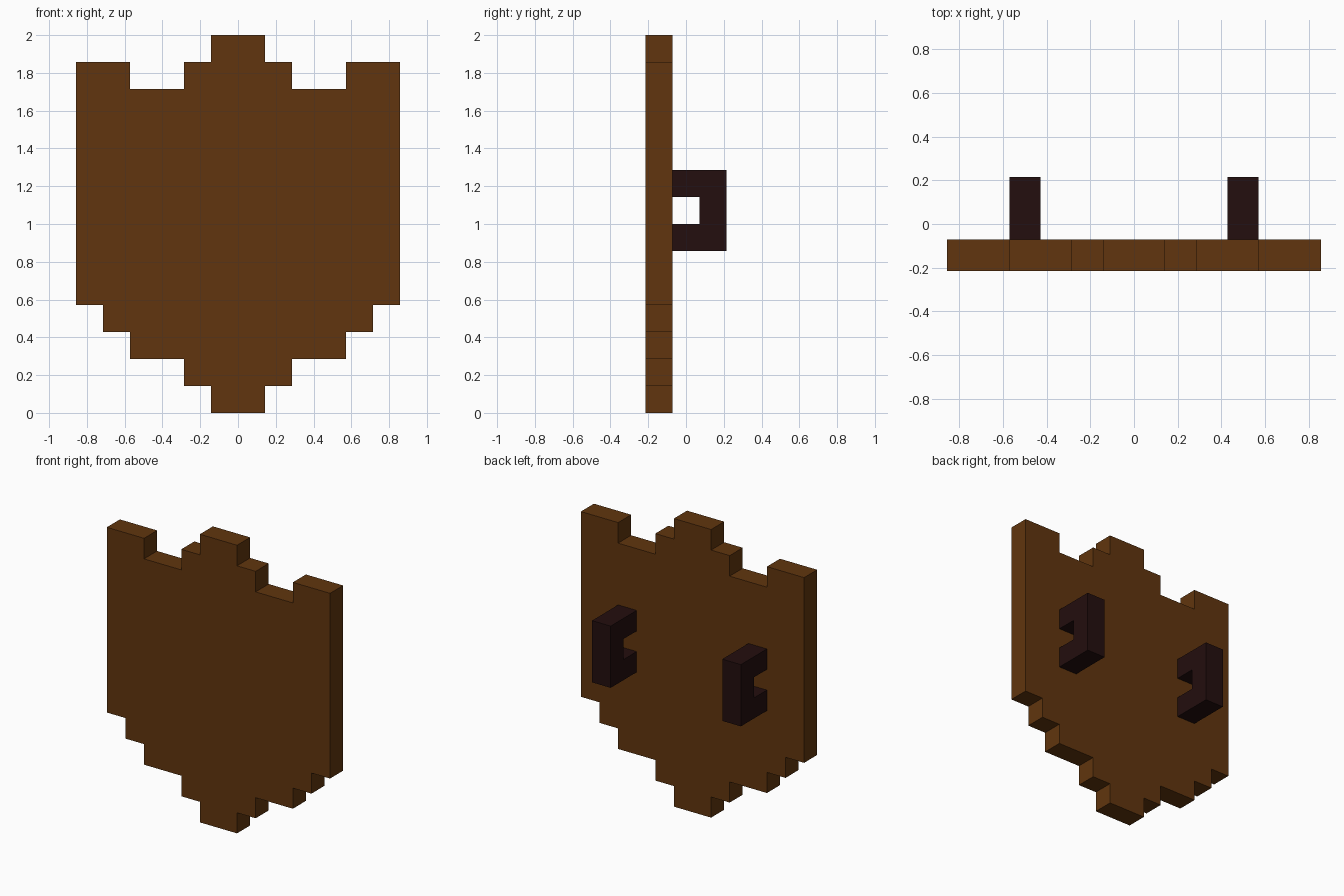
import bpy
import bmesh

cube = bpy.data.objects.get("Cube")
if cube:
    bpy.data.objects.remove(cube, do_unlink=True)

U = 1 / 7  # size of one block


def make_material(name, color):
    mat = bpy.data.materials.new(name)
    mat.use_nodes = True
    mat.diffuse_color = color
    bsdf = next(n for n in mat.node_tree.nodes if n.type == 'BSDF_PRINCIPLED')
    bsdf.inputs["Base Color"].default_value = color
    bsdf.inputs["Roughness"].default_value = 0.9
    return mat


def extrude_profile(name, points, offset, mat):
    """Build a flat-faced prism from a closed profile, all in block units."""
    bm = bmesh.new()
    face = bm.faces.new([bm.verts.new([c * U for c in p]) for p in points])
    result = bmesh.ops.extrude_face_region(bm, geom=[face])
    verts = [v for v in result["geom"] if isinstance(v, bmesh.types.BMVert)]
    bmesh.ops.translate(bm, verts=verts, vec=[c * U for c in offset])
    bmesh.ops.recalc_face_normals(bm, faces=bm.faces)
    mesh = bpy.data.meshes.new(name)
    bm.to_mesh(mesh)
    bm.free()
    mesh.materials.append(mat)
    obj = bpy.data.objects.new(name, mesh)
    bpy.context.collection.objects.link(obj)
    return obj


wood = make_material("brown wood", (0.119, 0.036, 0.0044, 1))
leather = make_material("dark leather", (0.0168, 0.0044, 0.0044, 1))

# Stepped shield board: right half of the outline, mirrored
half = [(1, 0), (1, 1), (2, 1), (2, 2), (4, 2), (4, 3), (5, 3), (5, 4),
        (6, 4), (6, 13), (4, 13), (4, 12), (2, 12), (2, 13), (1, 13), (1, 14)]
outline = half + [(-x, z) for x, z in reversed(half)]
extrude_profile("shield_board", [(x, -1.5, z) for x, z in outline], (0, 1, 0), wood)

# Two C-shaped grips on the back
grip = [(-0.5, 6), (1.5, 6), (1.5, 9), (-0.5, 9),
        (-0.5, 8), (0.5, 8), (0.5, 7), (-0.5, 7)]
for name, x in (("left_grip", 3), ("right_grip", -4)):
    extrude_profile(name, [(x, y, z) for y, z in grip], (1, 0, 0), leather)
